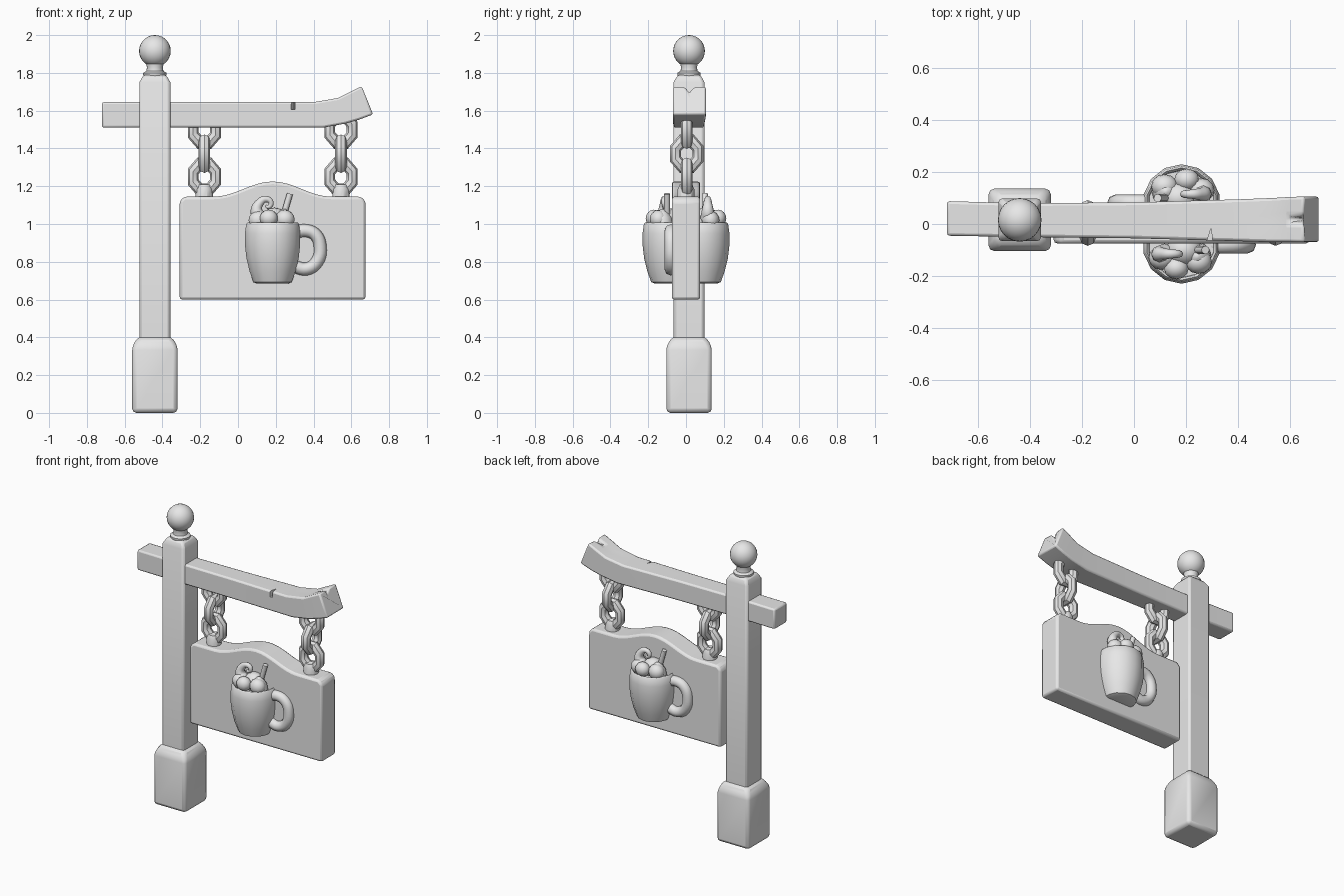
import bpy, bmesh, math
from mathutils import Vector

cube = bpy.data.objects.get("Cube")
if cube:
    bpy.data.objects.remove(cube, do_unlink=True)

grey = bpy.data.materials.new("plain_grey")
grey.use_nodes = True
grey.diffuse_color = (0.8, 0.8, 0.8, 1)
grey.node_tree.nodes["Principled BSDF"].inputs["Base Color"].default_value = (0.8, 0.8, 0.8, 1)


def finish(obj, name, bevel=0, segments=2, angle=35):
    obj.name = name
    obj.data.materials.clear()
    obj.data.materials.append(grey)
    bpy.ops.object.select_all(action='DESELECT')
    obj.select_set(True)
    bpy.context.view_layer.objects.active = obj
    if bevel:
        mod = obj.modifiers.new("rounded_edges", 'BEVEL')
        mod.width, mod.segments = bevel, segments
        mod.limit_method, mod.angle_limit = 'ANGLE', math.radians(30)
    bpy.ops.object.shade_smooth_by_angle(angle=math.radians(angle))
    return obj


def from_bmesh(bm):
    bmesh.ops.remove_doubles(bm, verts=bm.verts, dist=1e-5)
    bmesh.ops.recalc_face_normals(bm, faces=bm.faces)
    mesh = bpy.data.meshes.new("part")
    bm.to_mesh(mesh)
    bm.free()
    obj = bpy.data.objects.new("part", mesh)
    bpy.context.collection.objects.link(obj)
    return obj


def loft(rings):
    """Skin closed rings of points, capping both ends."""
    bm = bmesh.new()
    loops = [[bm.verts.new(p) for p in ring] for ring in rings]
    n = len(loops[0])
    for a, b in zip(loops, loops[1:]):
        for i in range(n):
            j = (i + 1) % n
            bm.faces.new((a[i], a[j], b[j], b[i]))
    bm.faces.new(loops[0])
    bm.faces.new(loops[-1])
    return from_bmesh(bm)


def lathe(name, profile, x, y, sides, bevel=0, turn=0.0, angle=35):
    """Stack of regular rings given as (radius, height)."""
    rings = []
    for r, z in profile:
        angles = [math.tau * i / sides + turn for i in range(sides)]
        rings.append([(x + r * math.cos(a), y + r * math.sin(a), z) for a in angles])
    return finish(loft(rings), name, bevel, angle=angle)


def square_post(name, profile, x, y, bevel):
    profile = [(r * math.sqrt(2), z) for r, z in profile]
    return lathe(name, profile, x, y, 4, bevel, math.pi / 4)


def tube(name, points, radii, sides=2, smooth=True):
    """Round tube through points with a radius at each."""
    curve = bpy.data.curves.new(name, 'CURVE')
    curve.dimensions = '3D'
    curve.bevel_depth, curve.bevel_resolution = 1.0, sides
    curve.use_fill_caps = True
    curve.resolution_u = 5
    spline = curve.splines.new('BEZIER' if smooth else 'POLY')
    pts = spline.bezier_points if smooth else spline.points
    pts.add(len(points) - 1)
    for p, co, r in zip(pts, points, radii):
        p.radius = r
        if smooth:
            p.co = co
            p.handle_left_type = p.handle_right_type = 'AUTO'
        else:
            p.co = (*co, 1)
    obj = bpy.data.objects.new(name, curve)
    bpy.context.collection.objects.link(obj)
    bpy.ops.object.select_all(action='DESELECT')
    obj.select_set(True)
    bpy.context.view_layer.objects.active = obj
    bpy.ops.object.convert(target='MESH')
    return finish(bpy.context.object, name, angle=50)


def blob(name, loc, size):
    bpy.ops.mesh.primitive_uv_sphere_add(segments=12, ring_count=8, radius=1, location=loc)
    bpy.context.object.scale = size
    return finish(bpy.context.object, name, angle=60)


# Post, plinth and finial
PX, PY = -0.44, 0.016
square_post("post_base", [(0.12, 0), (0.12, 0.355), (0.086, 0.405)], PX, PY, 0.022)
square_post("post", [(0.082, 0.3), (0.082, 1.75), (0.06, 1.79)], PX, PY, 0.014)
lathe("finial_neck", [(0.058, 1.78), (0.062, 1.79), (0.062, 1.80), (0.045, 1.81),
                      (0.042, 1.83), (0.05, 1.86)], PX, PY, 20)
bpy.ops.mesh.primitive_uv_sphere_add(segments=24, ring_count=14, radius=0.084,
                                     location=(PX, PY, 1.916))
finish(bpy.context.object, "finial_ball")

# Beam with an upturned, split end: top x, top z, bottom x, bottom z, front y, back y, split
sections = [
    (-0.72, 1.645, -0.72, 1.51, -0.045, 0.088, 0),
    (-0.44, 1.645, -0.44, 1.51, -0.05, 0.08, 0),
    (0.0, 1.645, 0.0, 1.51, -0.055, 0.083, 0),
    (0.40, 1.645, 0.45, 1.51, -0.066, 0.095, 0),
    (0.53, 1.667, 0.57, 1.532, -0.07, 0.1, 0),
    (0.595, 1.70, 0.64, 1.552, -0.07, 0.104, 0.004),
    (0.655, 1.73, 0.715, 1.58, -0.07, 0.106, 0.04),
]
rings = []
for xt, zt, xb, zb, y0, y1, split in sections:
    ym = (y0 + y1) / 2
    rings.append([(xt, y0, zt), (xt, ym - 0.02, zt - split * 0.1), (xt, ym, zt - split),
                  (xt, ym + 0.02, zt - split * 0.1), (xt, y1, zt), (xb, y1, zb), (xb, y0, zb)])
beam = finish(loft(rings), "beam", 0.012)

# Small crack in the front top edge of the beam
crack = loft([[(0.27, -0.1, z), (0.305, -0.1, z), (0.297, -0.015, z)] for z in (1.605, 1.7)])
crack.name = "crack_cutter"
crack.hide_render = True
crack.hide_set(True)
cut = beam.modifiers.new("crack", 'BOOLEAN')
cut.operation, cut.object, cut.solver = 'DIFFERENCE', crack, 'EXACT'

# Hanging board with an arched top
BX, HALF = 0.183, 0.492
outline = [(BX - HALF, 0.60), (BX + HALF, 0.60), (BX + HALF, 1.12), (BX + HALF - 0.025, 1.145)]
for i in range(17):
    t = 1 - i / 8
    outline.append((BX + 0.31 * t, 1.145 + 0.08 * (0.5 + 0.5 * math.cos(math.pi * t))))
outline += [(BX - HALF + 0.025, 1.145), (BX - HALF, 1.12)]
board = loft([[(x, y, z) for x, z in outline] for y in (-0.075, 0.075)])
finish(board, "board", 0.014)

# Chains: alternating faceted links and a seat on the board
for side, x in (("right", -0.178), ("left", 0.545)):
    for i, z in enumerate((1.25, 1.372, 1.5)):
        bpy.ops.mesh.primitive_torus_add(major_segments=8, minor_segments=8,
                                         major_radius=0.064, minor_radius=0.031)
        link = bpy.context.object
        for v in link.data.vertices:
            a, b, c = v.co
            turn = math.pi / 8
            p, q = a * math.cos(turn) - b * math.sin(turn), a * math.sin(turn) + b * math.cos(turn)
            q *= 1.16
            v.co = (c, p, q) if i == 1 else (p, c, q)
        link.location = (x, 0.004, z)
        link.data.flip_normals() if i != 1 else None
        finish(link, f"{side}_chain_link_{i + 1}", angle=40)
    lathe(f"{side}_chain_seat", [(0.046, 1.12), (0.046, 1.185), (0.034, 1.21)], x, 0.0, 10)

# A drink mug on each face, the back one turned half round
for face, s in (("front", 1), ("back", -1)):
    def at(dx, y, z):
        return Vector((BX + s * dx, s * y, z))

    MY = -0.08
    c = at(0, MY, 0)
    lathe(f"{face}_mug", [(0.085, 0.685), (0.104, 0.692), (0.125, 0.75), (0.142, 0.82),
                          (0.15, 0.89), (0.15, 0.95), (0.143, 1.0), (0.136, 1.008),
                          (0.128, 1.0), (0.126, 0.985)], c.x, c.y, 14, turn=math.pi / 2, angle=40)
    arc = [(0.12, 0.955), (0.17, 0.965), (0.225, 0.945), (0.252, 0.88), (0.235, 0.80),
           (0.18, 0.762), (0.115, 0.775)]
    tube(f"{face}_mug_handle", [at(dx, MY, z) for dx, z in arc], [0.034] * 7)

    # Cream scoops, curl and straw
    for i, (dx, y, z, r) in enumerate([(-0.075, -0.13, 1.02, 0.052), (-0.02, -0.17, 1.03, 0.048),
                                       (0.065, -0.145, 1.025, 0.052), (0.01, -0.10, 1.02, 0.07)]):
        blob(f"{face}_cream_{i + 1}", at(dx, y, z), (r, r * 0.9, r * 0.95))
    curl = [(-0.065, 1.03), (-0.085, 1.07), (-0.07, 1.11), (-0.035, 1.132),
            (-0.008, 1.112), (-0.022, 1.09), (-0.038, 1.098)]
    tube(f"{face}_cream_curl", [at(dx, -0.115, z) for dx, z in curl],
         [0.04, 0.032, 0.023, 0.017, 0.014, 0.011, 0.006])
    lathe(f"{face}_cream_peak", [(0.055, 1.0), (0.05, 1.035), (0.03, 1.062), (0.008, 1.08)],
          at(0.06, 0, 0).x, at(0, -0.125, 0).y, 12, angle=60)
    tube(f"{face}_straw", [at(0.045, -0.1, 1.0), at(0.092, -0.1, 1.16)], [0.016, 0.016],
         smooth=False)
